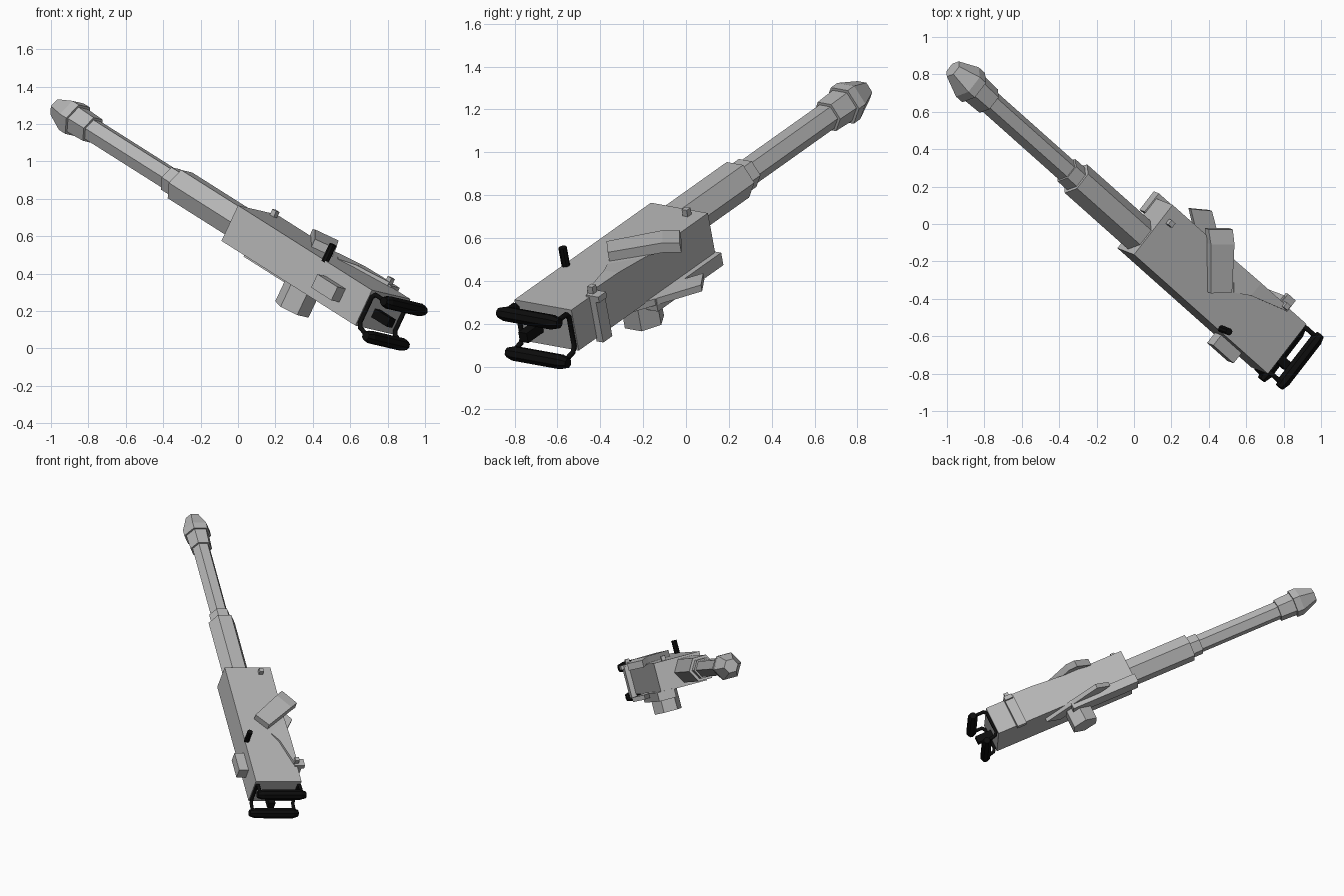
import bpy, bmesh, math
from mathutils import Matrix, Vector

cube = bpy.data.objects.get("Cube")
if cube:
    bpy.data.objects.remove(cube, do_unlink=True)


def material(name, value):
    m = bpy.data.materials.new(name)
    m.use_nodes = True
    color = (value, value, value, 1)
    m.diffuse_color = color
    m.node_tree.nodes["Principled BSDF"].inputs["Base Color"].default_value = color
    return m


GRAY = material("gun_gray", 0.47)
BLACK = material("grip_black", 0.004)

# Tilted frame of the gun: x to its right, y towards the muzzle, z up;
# the origin is the middle of the receiver's front face
forward = Vector((-.675, .601, .427)).normalized()
right = forward.cross(Vector((.411, -.156, .898))).normalized()
up = right.cross(forward)
FRAME = Matrix((right, forward, up)).transposed().to_4x4()
FRAME.translation = (.059, -.0135, .646)


def finish(name, bm, mat):
    bmesh.ops.recalc_face_normals(bm, faces=bm.faces)
    mesh = bpy.data.meshes.new(name)
    bm.to_mesh(mesh)
    bm.free()
    mesh.materials.append(mat)
    obj = bpy.data.objects.new(name, mesh)
    obj.matrix_world = FRAME
    bpy.context.collection.objects.link(obj)
    return obj


def box(name, x, y, z, mat=GRAY):
    bm = bmesh.new()
    bmesh.ops.create_cube(bm, size=1)
    for v in bm.verts:
        v.co = [lo + (t + .5) * (hi - lo) for t, (lo, hi) in zip(v.co, (x, y, z))]
    return finish(name, bm, mat)


def lathe(name, base, axis, profile, mat=GRAY, sides=6, across=Vector((1, 0, 0))):
    """Faceted solid from (distance, radius) pairs along an axis."""
    bm = bmesh.new()
    base, axis = Vector(base), Vector(axis)
    other = axis.cross(across)
    rings = []
    for d, r in profile:
        ring = []
        for i in range(sides):
            t = math.tau * i / sides
            ring.append(bm.verts.new(base + axis * d + (across * math.cos(t) + other * math.sin(t)) * r))
        rings.append(ring)
    for p, q in zip(rings, rings[1:]):
        for i in range(sides):
            j = (i + 1) % sides
            bm.faces.new((p[i], p[j], q[j], q[i]))
    bm.faces.new(rings[0])
    bm.faces.new(rings[-1])
    return finish(name, bm, mat)


def strip(name, rows, thick):
    """Thick plate that follows pairs of points on its upper side."""
    bm = bmesh.new()
    rings = []
    for p, q in rows:
        p, q, drop = Vector(p), Vector(q), Vector((0, 0, thick))
        rings.append([bm.verts.new(v) for v in (p, q, q - drop, p - drop)])
    for r, s in zip(rings, rings[1:]):
        for i in range(4):
            j = (i + 1) % 4
            bm.faces.new((r[i], r[j], s[j], s[i]))
    bm.faces.new(rings[0])
    bm.faces.new(rings[-1])
    return finish(name, bm, GRAY)


def tube(name, points, radius, mat):
    curve = bpy.data.curves.new(name, "CURVE")
    curve.dimensions = "3D"
    curve.bevel_depth = radius
    curve.bevel_resolution = 1
    curve.use_fill_caps = True
    spline = curve.splines.new("POLY")
    spline.points.add(len(points) - 1)
    for sp, p in zip(spline.points, points):
        sp.co = (*p, 1)
    curve.materials.append(mat)
    obj = bpy.data.objects.new(name, curve)
    obj.matrix_world = FRAME
    bpy.context.collection.objects.link(obj)


# Receiver and the fittings on it
box("receiver", (-.17, .17), (-1.06, 0), (-.106, .106))
box("left_side_box", (-.24, -.165), (-.895, -.735), (-.045, .035))
box("bottom_rail", (.074, .2), (-.5, .008), (-.165, -.1))
box("right_band", (.165, .205), (-.92, -.85), (-.125, .105))
box("band_cap", (.15, .225), (-.92, -.86), (.085, .115))
box("front_sight", (.07, .1), (-.065, -.035), (.1, .14))
box("rear_sight", (.15, .18), (-.9, -.87), (.1, .15))

# Barrel group, six-sided and set left of the middle
AXIS, FWD = (-.056, 0, .005), (0, 1, 0)
lathe("barrel_jacket", AXIS, FWD, [(-.02, .098), (.5, .098)])
lathe("barrel_collar", AXIS, FWD, [(.48, .077), (.575, .077)])
lathe("barrel", AXIS, FWD, [(.5, .065), (1.3, .065)])
lathe("muzzle_sleeve", AXIS, FWD, [(1.19, .08), (1.34, .086)])
lathe("muzzle_cap", AXIS, FWD, [(1.31, .1), (1.36, .1), (1.475, .052)])

# Ammunition feed: upper guide, lower tray, low ramp on the cover
strip("upper_feed_guide", [
    ((-.057, -.479, .152), (.023, -.574, .152)),
    ((.14, -.3, .155), (.225, -.41, .155)),
    ((.195, -.243, .138), (.282, -.356, .138))], .05)
strip("lower_feed_tray", [
    ((0, -.58, -.1), (.07, -.69, -.1)),
    ((.252, -.199, -.1), (.32, -.305, -.1))], .033)
strip("cover_ramp", [
    ((.035, -.605, .108), (.17, -.48, .108)),
    ((.083, -.69, .122), (.17, -.69, .125)),
    ((.145, -.9, .128), (.17, -.9, .128))], .025)

# Mount boss underneath
lathe("mount_boss", (.06, -.45, 0), (0, 0, 1), [(-.265, .1), (-.1, .1)])

# Charging handle
lathe("charging_handle", (-.155, -.68, 0), (0, 0, 1), [(.095, .02), (.2, .02)], BLACK, 8)

# Rear grips with their side brackets and the trigger
GRIP = [(-.18, .024), (-.14, .036), (.14, .036), (.18, .024)]
UPPER, LOWER = (-1.17, .09), (-1.16, -.122)
for label, (y, z) in (("upper", UPPER), ("lower", LOWER)):
    lathe(label + "_grip", (0, y, z), (1, 0, 0), GRIP, BLACK, 8, Vector((0, 0, 1)))
for label, s in (("left", -1), ("right", 1)):
    x = s * .155
    tube(label + "_grip_bracket",
         [(x, *UPPER), (x, -1.085, .092), (x, -1.068, .07), (x, -1.068, -.08),
          (x, -1.085, -.105), (x, *LOWER)], .013, BLACK)
box("trigger", (-.075, -.025), (-1.18, -1.05), (-.04, .01), BLACK)
